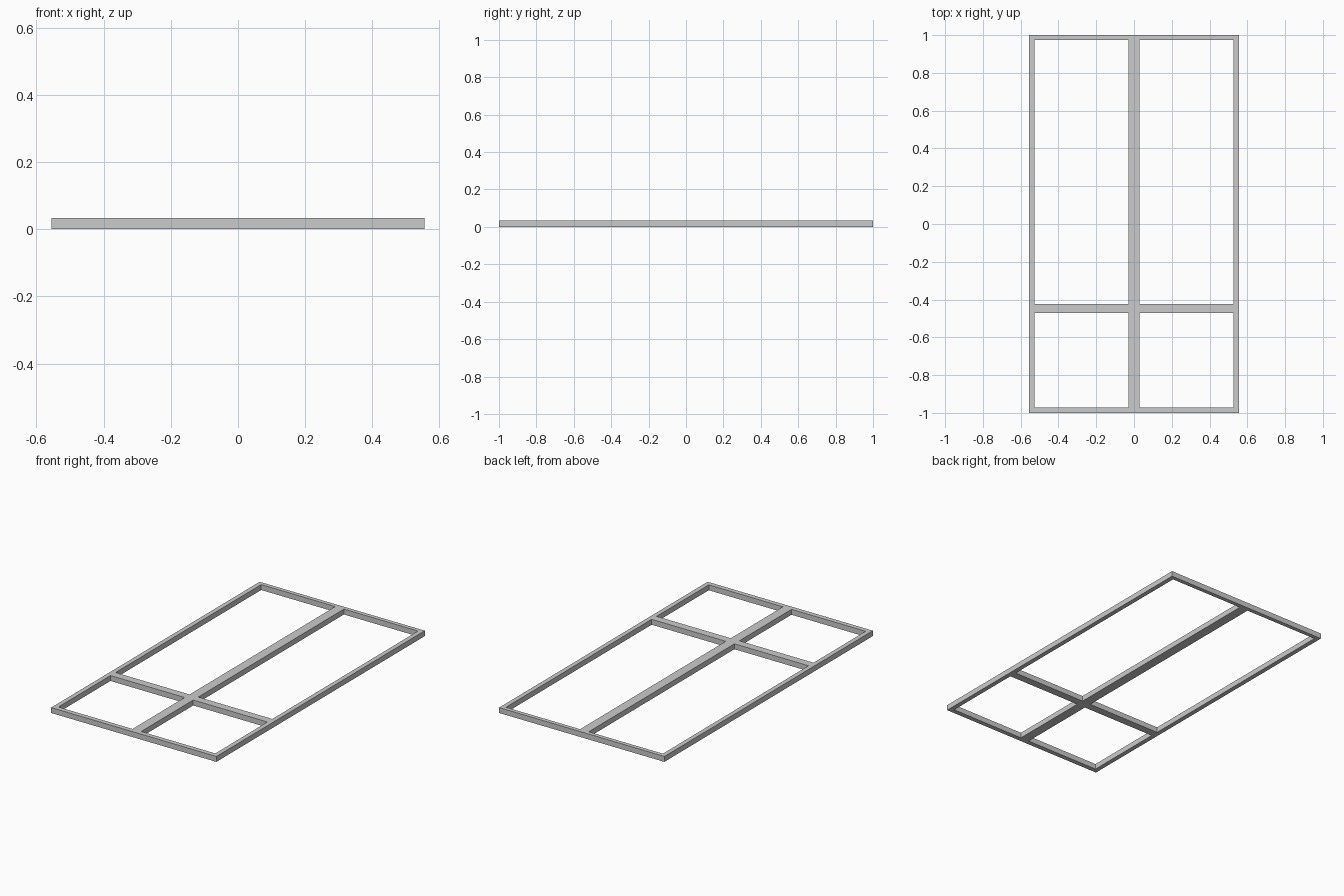
import bpy
import bmesh

if "Cube" in bpy.data.objects:
    bpy.data.objects.remove(bpy.data.objects["Cube"])

THICKNESS = 0.033

# Grid lines along each axis: even strips are bars, odd strips are openings
xs = [-0.555, -0.527, -0.029, 0.029, 0.527, 0.555]
ys = [-1.0, -0.971, -0.471, -0.423, 0.975, 1.0]

bm = bmesh.new()
grid = [[bm.verts.new((x, y, 0)) for y in ys] for x in xs]

# Flat lattice: outer frame, centre mullion and transom in one clean mesh
for i in range(5):
    for j in range(5):
        if i % 2 and j % 2:
            continue  # pane opening
        bm.faces.new((grid[i][j], grid[i + 1][j], grid[i + 1][j + 1], grid[i][j + 1]))

# Raise the lattice into solid bars
top = bmesh.ops.extrude_face_region(bm, geom=bm.faces[:], use_keep_orig=True)
verts = [g for g in top["geom"] if isinstance(g, bmesh.types.BMVert)]
bmesh.ops.translate(bm, verts=verts, vec=(0, 0, THICKNESS))
bmesh.ops.recalc_face_normals(bm, faces=bm.faces[:])

mesh = bpy.data.meshes.new("window_frame")
bm.to_mesh(mesh)
bm.free()
frame = bpy.data.objects.new("window_frame", mesh)
bpy.context.collection.objects.link(frame)
